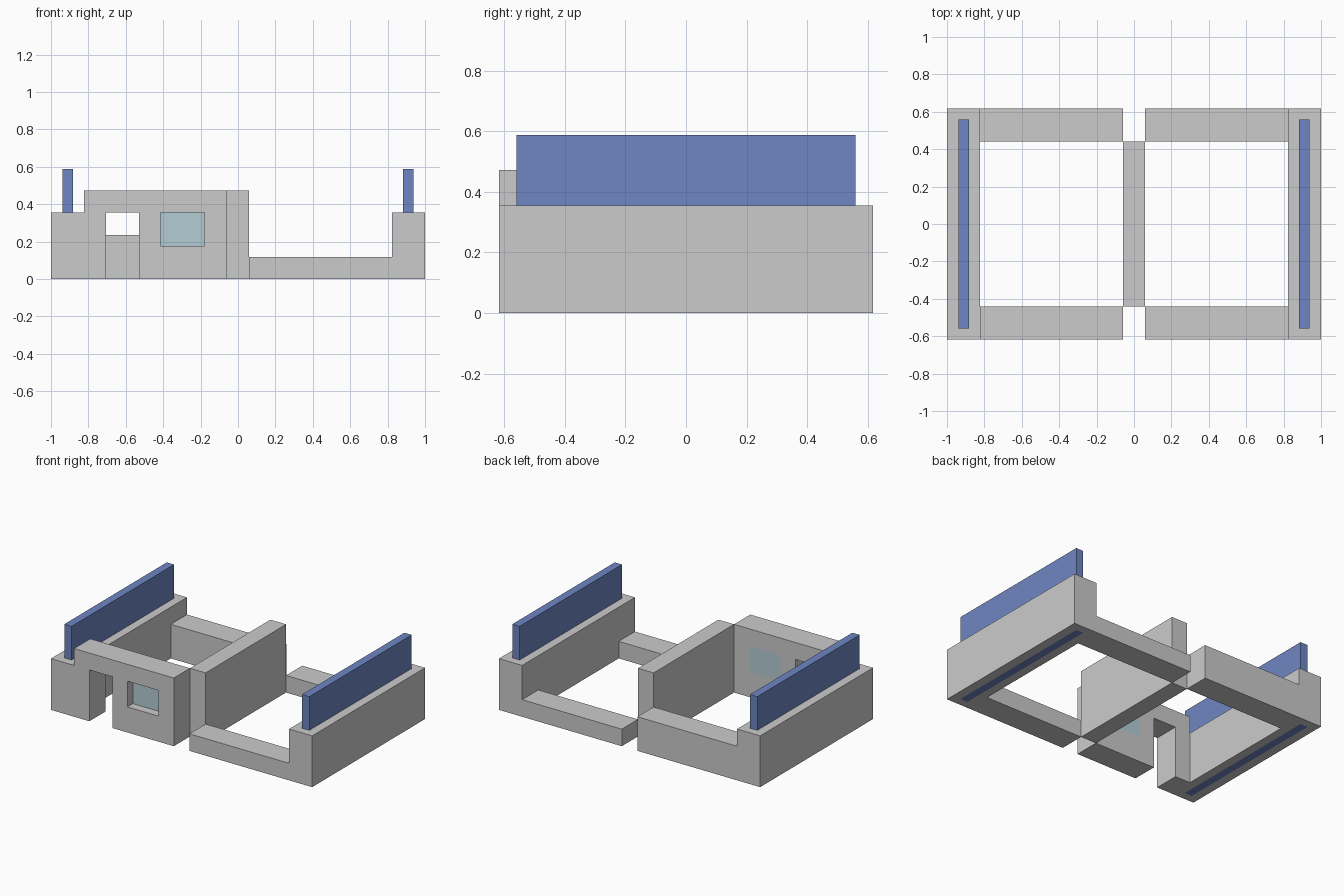
import bpy

if "Cube" in bpy.data.objects:
    bpy.data.objects.remove(bpy.data.objects["Cube"])


def material(name, rgb):
    m = bpy.data.materials.new(name)
    m.diffuse_color = (*rgb, 1.0)
    m.use_nodes = True
    m.node_tree.nodes["Principled BSDF"].inputs["Base Color"].default_value = m.diffuse_color
    return m


STONE = material("grey_stone", (0.60, 0.60, 0.60))
BLUE = material("blue_panel", (0.156, 0.238, 0.54))
GLASS = material("pale_glass", (0.454, 0.606, 0.665))


def box(name, x, y, z, mat):
    """Axis-aligned box from (min, max) ranges."""
    bpy.ops.mesh.primitive_cube_add(size=1)
    ob = bpy.context.object
    ob.name = name
    for v in ob.data.vertices:
        v.co = [r[0] if c < 0 else r[1] for c, r in zip(v.co, (x, y, z))]
    ob.data.materials.append(mat)
    return ob


def cut(target, name, x, y, z):
    """Subtract a hidden box from the target."""
    cutter = box(name, x, y, z, STONE)
    cutter.hide_render = True
    cutter.hide_viewport = True
    cutter.display_type = 'WIRE'
    mod = target.modifiers.new(name, 'BOOLEAN')
    mod.operation = 'DIFFERENCE'
    mod.solver = 'EXACT'
    mod.object = cutter


OUT, INN = 0.617, 0.44      # outer and inner faces of the front and back walls
SIDE, MID = 0.823, 0.06     # inner face of side walls, half middle wall
TALL, LOW = 0.472, 0.118

# Side walls, each slotted to hold a tall blue panel reaching the floor
for label, s in (("left", -1), ("right", 1)):
    wall = box(label + "_side_wall", sorted((s * SIDE, s)), (-OUT, OUT), (0, 0.355), STONE)
    px = sorted((s * 0.882, s * 0.938))
    cut(wall, label + "_panel_slot", px, (-0.56, 0.56), (-0.1, 0.6))
    box(label + "_blue_panel", px, (-0.56, 0.56), (0, 0.588), BLUE)

# Middle partition
box("middle_wall", (-MID, MID), (-INN, INN), (0, TALL), STONE)

# Low walls
box("front_right_low_wall", (MID, SIDE), (-OUT, -INN), (0, LOW), STONE)
box("back_right_low_wall", (MID, SIDE), (INN, OUT), (0, LOW), STONE)
box("back_left_low_wall", (-SIDE, -MID), (INN, OUT), (0, 0.236), STONE)

# Tall front wall with doorway and window
front = box("front_left_wall", (-SIDE, -MID), (-OUT, -INN), (0, TALL), STONE)
cut(front, "doorway", (-0.706, -0.53), (-0.8, -0.3), (-0.1, 0.355))
cut(front, "window_opening", (-0.415, -0.178), (-0.8, -0.3), (0.177, 0.355))
box("window_glass", (-0.415, -0.178), (-0.557, -INN), (0.177, 0.355), GLASS)
